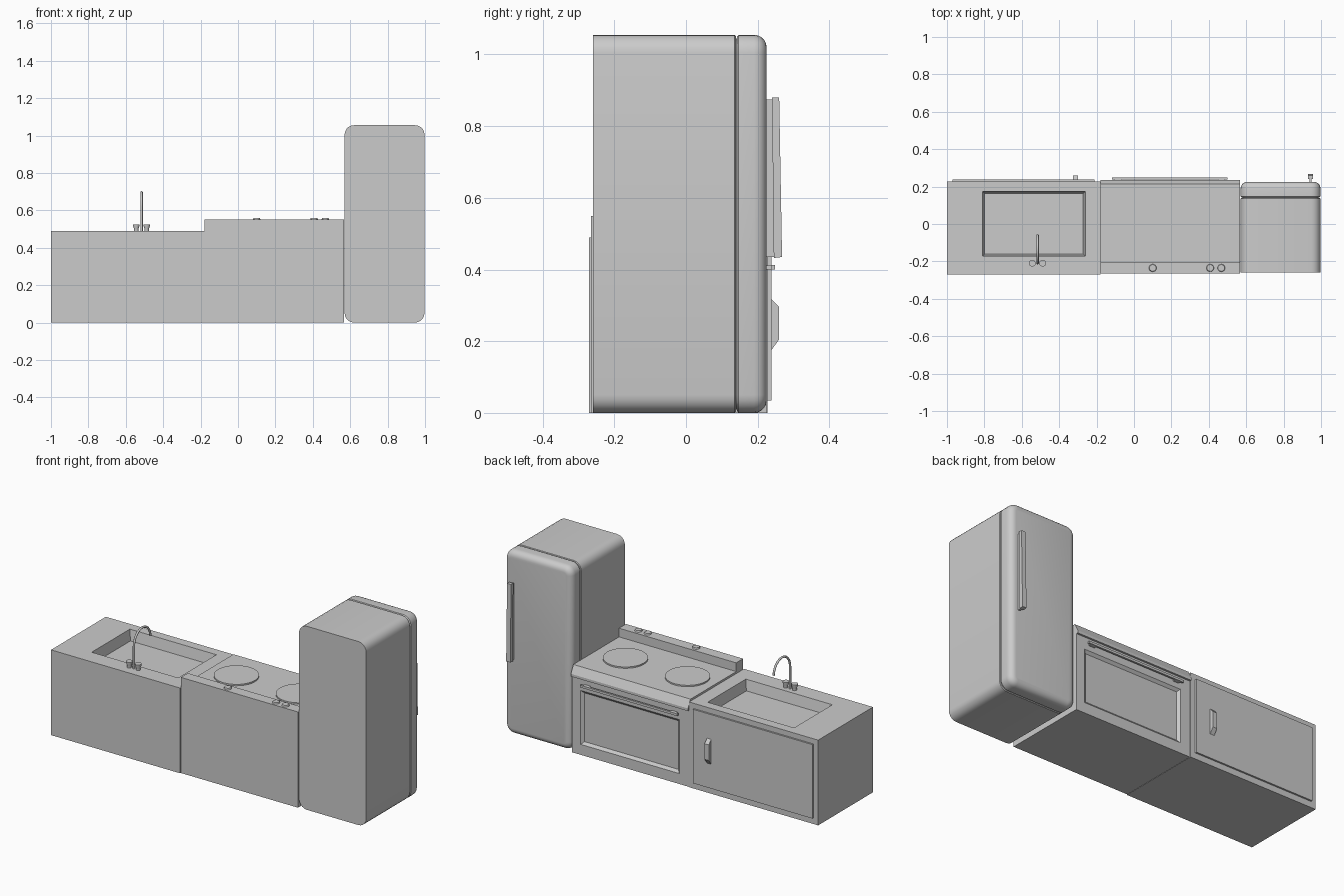
import bpy, bmesh, math
from mathutils import Vector

if "Cube" in bpy.data.objects:
    bpy.data.objects.remove(bpy.data.objects["Cube"])


def finish(name, bm, smooth=None):
    bmesh.ops.recalc_face_normals(bm, faces=bm.faces)
    me = bpy.data.meshes.new(name)
    bm.to_mesh(me)
    bm.free()
    ob = bpy.data.objects.new(name, me)
    bpy.context.collection.objects.link(ob)
    if smooth:
        bpy.ops.object.select_all(action='DESELECT')
        ob.select_set(True)
        bpy.context.view_layer.objects.active = ob
        bpy.ops.object.shade_smooth_by_angle(angle=math.radians(smooth))
    return ob


def loft(name, rings, smooth=None):
    """Skin a list of closed rings and cap both ends."""
    bm = bmesh.new()
    rows = [[bm.verts.new(p) for p in ring] for ring in rings]
    n = len(rows[0])
    for a, b in zip(rows, rows[1:]):
        for i in range(n):
            j = (i + 1) % n
            bm.faces.new((a[i], a[j], b[j], b[i]))
    bm.faces.new(rows[0])
    bm.faces.new(rows[-1])
    return finish(name, bm, smooth)


def prism(name, x0, x1, profile):
    """Extrude a (y, z) profile along x."""
    return loft(name, [[(x, y, z) for y, z in profile] for x in (x0, x1)])


def box(name, x0, x1, y0, y1, z0, z1):
    return prism(name, x0, x1, [(y0, z0), (y1, z0), (y1, z1), (y0, z1)])


def lathe(name, x, y, sections, sides=20):
    """Stack circles given as (radius, z)."""
    return loft(name, [[(x + r * math.cos(2 * math.pi * i / sides),
                         y + r * math.sin(2 * math.pi * i / sides), z)
                        for i in range(sides)] for r, z in sections], 35)


def rect(x0, x1, y0, y1, z):
    return [(x0, y0, z), (x1, y0, z), (x1, y1, z), (x0, y1, z)]


def round_ring(y, inset, r=0.05, seg=5):
    """Rounded rectangle outline of the fridge at depth y."""
    x0, x1, z0, z1 = 0.57 + inset, 0.997 - inset, inset, 1.055 - inset
    r = max(r - inset, 0.015)
    pts = []
    for k, (cx, cz) in enumerate([(x1 - r, z1 - r), (x0 + r, z1 - r),
                                  (x0 + r, z0 + r), (x1 - r, z0 + r)]):
        for i in range(seg + 1):
            a = math.pi / 2 * (k + i / seg)
            pts.append((cx + r * math.cos(a), y, cz + r * math.sin(a)))
    return pts


# Sink cabinet with a sunken, slightly tapered basin
loft("sink_cabinet", [rect(-1, -0.18, -0.27, 0.228, 0),
                      rect(-1, -0.18, -0.27, 0.228, 0.49),
                      rect(-0.81, -0.26, -0.172, 0.175, 0.49),
                      rect(-0.798, -0.272, -0.16, 0.163, 0.43)])

# Cabinet door and its pull
box("cabinet_door", -0.97, -0.21, 0.224, 0.238, 0.035, 0.46)
prism("cabinet_pull", -0.327, -0.30,
      [(0.236, 0.172), (0.26, 0.205), (0.26, 0.295), (0.236, 0.32)])

# Gooseneck tap
path = [Vector((-0.515, -0.21, 0.488)), Vector((-0.515, -0.21, 0.56))]
for i in range(13):
    a = math.pi - math.pi * 0.98 * i / 12
    path.append(Vector((-0.515, -0.135 + 0.075 * math.cos(a),
                        0.617 + 0.08 * math.sin(a))))
rings = []
for i, p in enumerate(path):
    t = (path[min(i + 1, len(path) - 1)] - path[max(i - 1, 0)]).normalized()
    u = Vector((1, 0, 0))
    v = t.cross(u)
    rings.append([p + 0.006 * (u * math.cos(k * math.pi / 5) + v * math.sin(k * math.pi / 5))
                  for k in range(10)])
loft("tap_spout", rings, 40)

# Tap knobs
for side, x in (("left", -0.544), ("right", -0.488)):
    lathe(f"tap_knob_{side}", x, -0.21,
          [(0.012, 0.489), (0.012, 0.502), (0.018, 0.518), (0.018, 0.525)], 14)

# Stove body: recessed oven panel is cut from the side profile
stove = prism("stove_body", -0.178, 0.567,
              [(-0.265, 0), (0.225, 0), (0.225, 0.44), (0.236, 0.44), (0.236, 0.455),
               (0.213, 0.50), (-0.202, 0.50), (-0.202, 0.55), (-0.265, 0.55)])
bm = bmesh.new()
bm.from_mesh(stove.data)
front = next(f for f in bm.faces
             if f.normal.y > 0.9 and f.calc_area() > 0.25 and f.calc_center_median().y > 0)


def inset_to(x0, x1, z0, z1, y):
    """Inset the front face to the given rectangle."""
    bmesh.ops.inset_region(bm, faces=[front], thickness=0.005)
    cx, cz = front.calc_center_median().x, front.calc_center_median().z
    for v in front.verts:
        v.co = (x0 if v.co.x < cx else x1, y, z0 if v.co.z < cz else z1)


inset_to(-0.115, 0.512, 0.06, 0.37, 0.225)
inset_to(-0.10, 0.497, 0.075, 0.355, 0.212)
bm.to_mesh(stove.data)
bm.free()

# Oven handle with brackets
box("oven_handle", -0.118, 0.5, 0.238, 0.249, 0.40, 0.413)
for side, x in (("left", -0.085), ("right", 0.467)):
    box(f"oven_bracket_{side}", x - 0.018, x + 0.018, 0.22, 0.24, 0.40, 0.411)

# Burners and stove knobs
for i, x in enumerate((-0.01, 0.385)):
    lathe(f"burner_{i + 1}", x, 0, [(0.118, 0.498), (0.118, 0.508)], 32)
for i, x in enumerate((0.1, 0.407, 0.467)):
    lathe(f"stove_knob_{i + 1}", x, -0.235, [(0.021, 0.548), (0.018, 0.558)], 16)

# Fridge body, seal and rounded door
loft("fridge_body", [round_ring(-0.26, 0), round_ring(0.136, 0), round_ring(0.139, 0.004)], 35)
loft("fridge_seal", [round_ring(0.135, 0.01), round_ring(0.15, 0.01)], 35)
loft("fridge_door", [round_ring(0.142, 0.006), round_ring(0.147, 0)] +
     [round_ring(0.19 + 0.035 * math.sin(a), 0.035 * (1 - math.cos(a)))
      for a in (math.pi / 2 * i / 5 for i in range(6))], 35)

# Fridge handle: narrow web with a wider grip
prism("fridge_handle_web", 0.937, 0.949,
      [(0.222, 0.435), (0.25, 0.435), (0.245, 0.875), (0.222, 0.875)])
prism("fridge_handle_grip", 0.93, 0.956,
      [(0.245, 0.432), (0.268, 0.435), (0.26, 0.88), (0.24, 0.88)])
